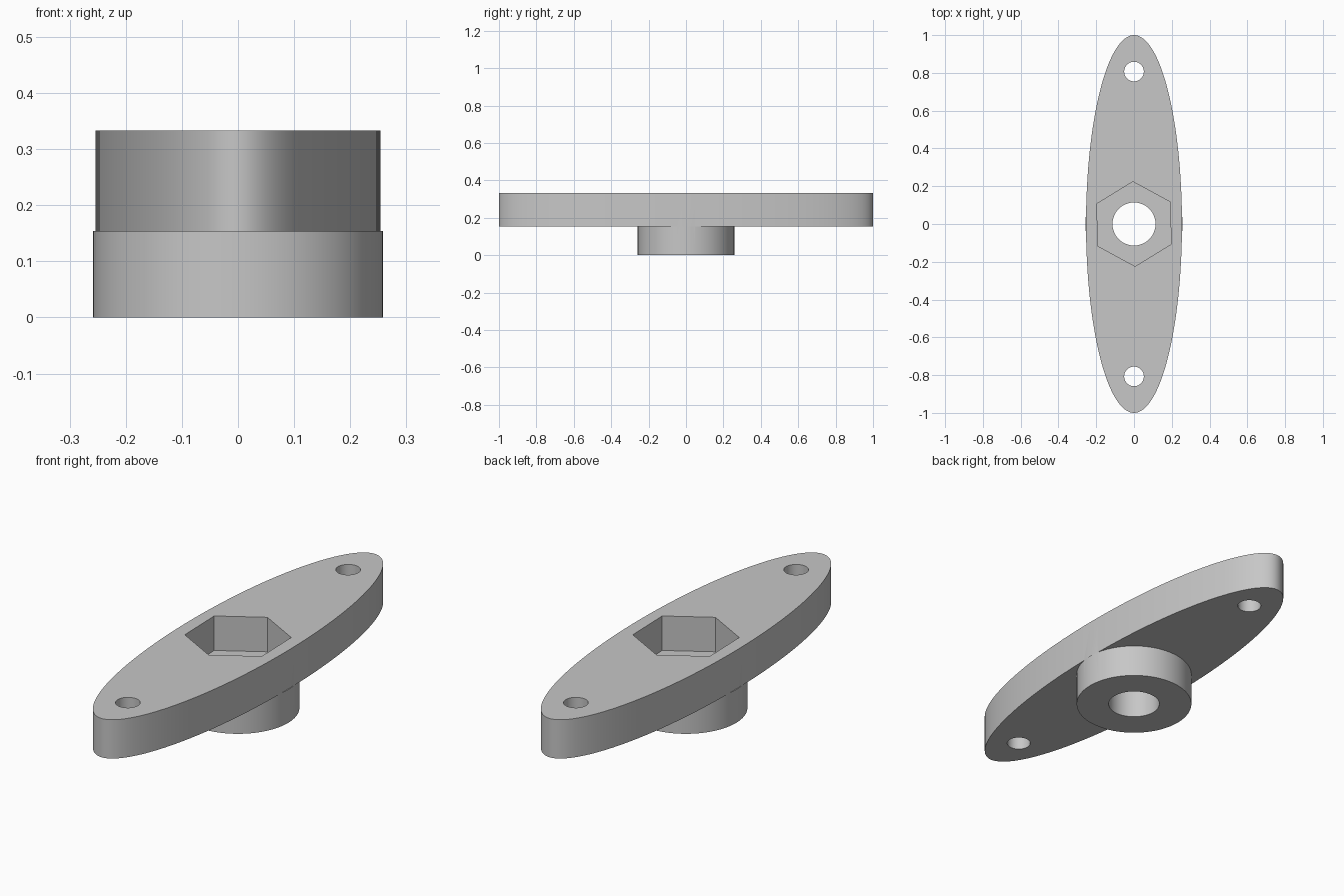
import bpy
import math

cube = bpy.data.objects.get("Cube")
if cube:
    bpy.data.objects.remove(cube, do_unlink=True)

# Main dimensions
TOP, PLATE_BOTTOM, POCKET_FLOOR = 0.333, 0.153, 0.173
HUB_RADIUS, BORE_RADIUS = 0.258, 0.114
BOLT_RADIUS, BOLT_OFFSET = 0.052, 0.807

grey = bpy.data.materials.new("plain_grey")
grey.use_nodes = True
colour = (0.57, 0.57, 0.57, 1)
grey.diffuse_color = colour
grey.node_tree.nodes["Principled BSDF"].inputs["Base Color"].default_value = colour


def prism(name, rx, ry, bottom, top, sides=96, y=0, turn=0):
    """Upright elliptical or polygonal prism between two heights."""
    bpy.ops.mesh.primitive_cylinder_add(
        vertices=sides, radius=1, depth=top - bottom,
        location=(0, y, (top + bottom) / 2), rotation=(0, 0, turn))
    obj = bpy.context.object
    obj.name = name
    obj.scale = (rx, ry, 1)
    bpy.ops.object.transform_apply(location=True, rotation=True, scale=True)
    obj.data.materials.append(grey)
    return obj


def combine(body, tool, operation):
    """Apply a boolean and discard the tool."""
    mod = body.modifiers.new(operation.lower(), "BOOLEAN")
    mod.operation = operation
    mod.solver = "EXACT"
    mod.object = tool
    bpy.context.view_layer.objects.active = body
    bpy.ops.object.modifier_apply(modifier=mod.name)
    bpy.data.objects.remove(tool, do_unlink=True)


# Oval plate with a round hub underneath
flange = prism("oval_flange_with_hub", 0.254, 1.0, PLATE_BOTTOM, TOP, sides=128)
hub = prism("hub", HUB_RADIUS, HUB_RADIUS, 0, PLATE_BOTTOM + 0.001)
combine(flange, hub, "UNION")

# Hexagonal nut pocket, central bore and the two bolt holes
pocket = prism("nut_pocket", 0.224, 0.224, POCKET_FLOOR, TOP + 0.1,
               sides=6, turn=math.radians(1.5))
combine(flange, pocket, "DIFFERENCE")
bore = prism("bore", BORE_RADIUS, BORE_RADIUS, -0.1, TOP + 0.1, sides=64)
combine(flange, bore, "DIFFERENCE")
for side in (-1, 1):
    hole = prism("bolt_hole", BOLT_RADIUS, BOLT_RADIUS, 0, TOP + 0.1,
                 sides=48, y=side * BOLT_OFFSET)
    combine(flange, hole, "DIFFERENCE")

# Smooth curved walls, crisp edges
bpy.ops.object.select_all(action="DESELECT")
flange.select_set(True)
bpy.context.view_layer.objects.active = flange
bpy.ops.object.shade_smooth_by_angle(angle=math.radians(30))
